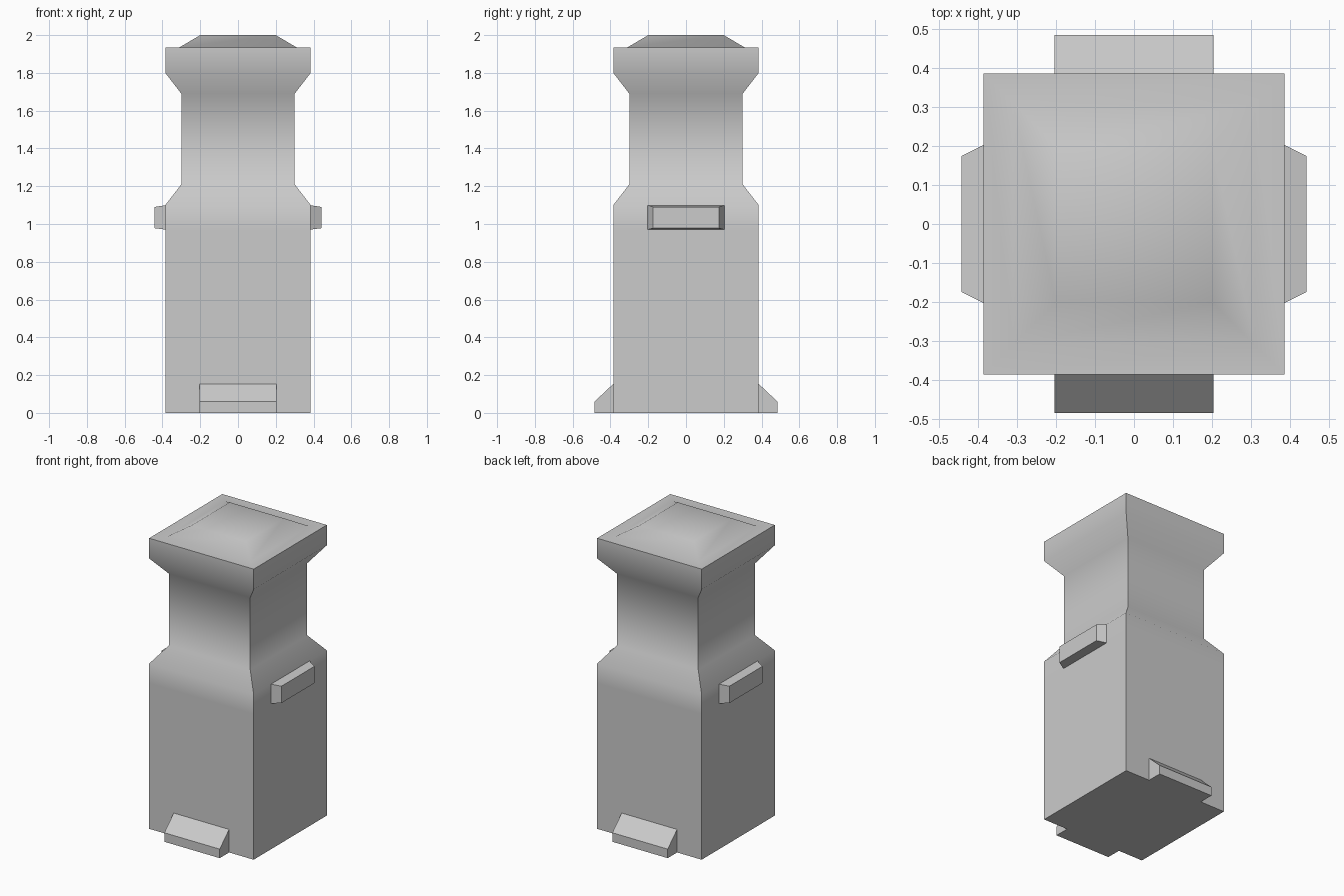
import bpy
import bmesh
from math import radians

if "Cube" in bpy.data.objects:
    bpy.data.objects.remove(bpy.data.objects["Cube"], do_unlink=True)

GREY = (0.6, 0.6, 0.6, 1.0)
stone = bpy.data.materials.new("stone_grey")
stone.use_nodes = True
stone.diffuse_color = GREY
stone.node_tree.nodes["Principled BSDF"].inputs["Base Color"].default_value = GREY


def loft(name, rings):
    """Skin a stack of four-cornered rings and close both ends."""
    bm = bmesh.new()
    loops = [[bm.verts.new(p) for p in ring] for ring in rings]
    for a, b in zip(loops, loops[1:]):
        for i in range(4):
            j = (i + 1) % 4
            bm.faces.new((a[i], a[j], b[j], b[i]))
    bm.faces.new(loops[0][::-1])
    bm.faces.new(loops[-1])
    bmesh.ops.recalc_face_normals(bm, faces=bm.faces)
    mesh = bpy.data.meshes.new(name)
    bm.to_mesh(mesh)
    bm.free()
    mesh.materials.append(stone)
    obj = bpy.data.objects.new(name, mesh)
    bpy.context.collection.objects.link(obj)
    return obj


def square(r, z):
    return [(-r, -r, z), (r, -r, z), (r, r, z), (-r, r, z)]


# Square tower: base block, narrow neck, flared head and raised cap
profile = [(0.385, 0), (0.385, 0.97), (0.385, 1.1), (0.3, 1.21), (0.3, 1.69),
           (0.385, 1.8), (0.385, 1.935), (0.31, 1.935), (0.2, 2.0)]
tower = loft("tower", [square(r, z) for r, z in profile])
bpy.context.view_layer.objects.active = tower
tower.select_set(True)
bpy.ops.object.shade_smooth_by_angle(angle=radians(45))
tower.select_set(False)

# Tapered side brackets
for side, s in (("left", 1), ("right", -1)):
    def plate(x, w, low, high):
        return [(s * x, -w, low), (s * x, w, low), (s * x, w, high), (s * x, -w, high)]
    loft(side + "_bracket", [plate(0.38, 0.205, 0.97, 1.1),
                             plate(0.442, 0.174, 0.978, 1.09)])

# Sloped feet at front and back
for side, s in (("front", -1), ("back", 1)):
    def end(x):
        return [(x, s * 0.38, 0), (x, s * 0.484, 0),
                (x, s * 0.484, 0.06), (x, s * 0.38, 0.158)]
    loft(side + "_foot", [end(-0.204), end(0.204)])
